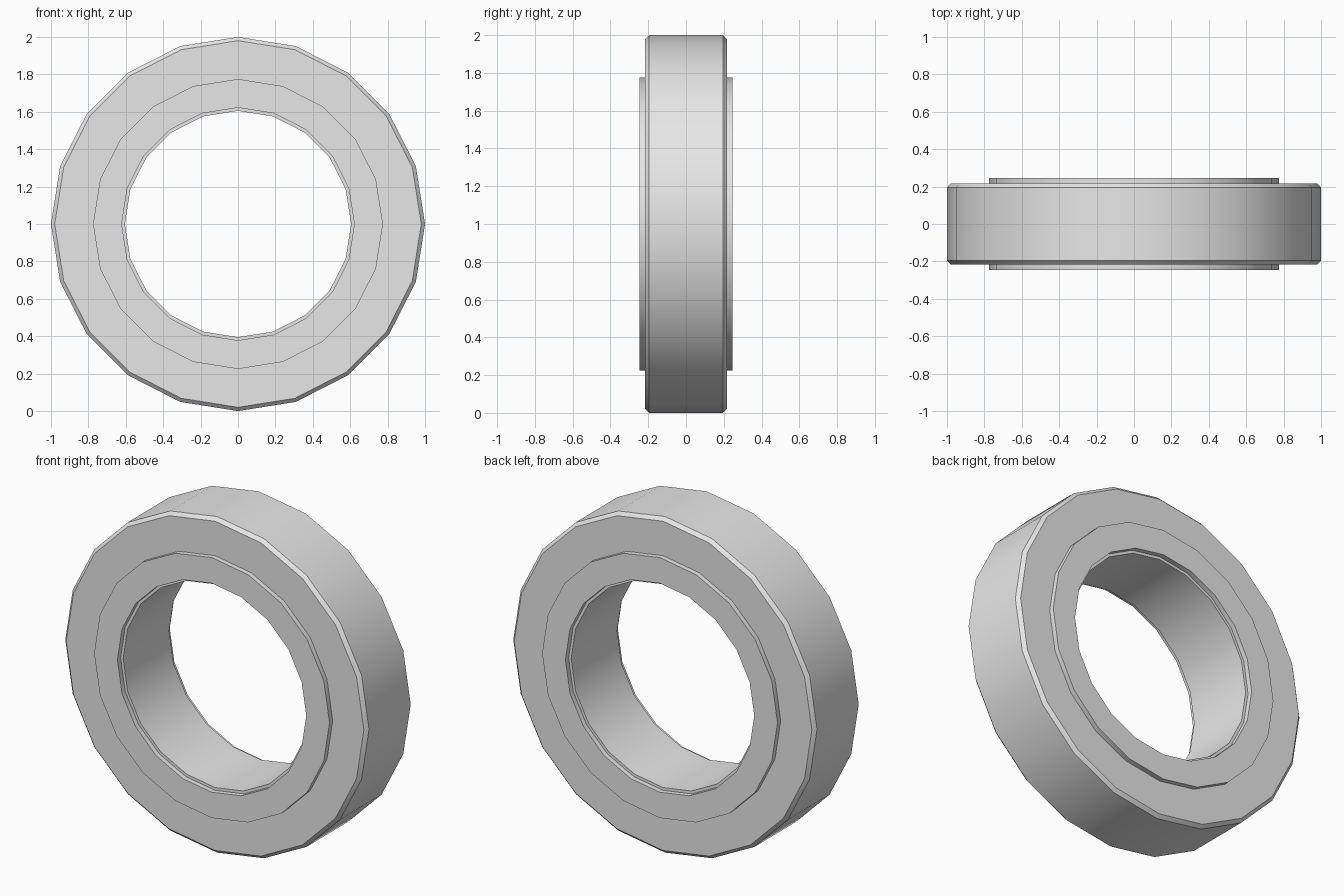
import bpy, bmesh, math

cube = bpy.data.objects.get("Cube")
if cube:
    bpy.data.objects.remove(cube, do_unlink=True)

SIDES = 20

grey = bpy.data.materials.new("light grey")
grey.use_nodes = True
grey.diffuse_color = (0.8, 0.8, 0.8, 1)
grey.node_tree.nodes["Principled BSDF"].inputs["Base Color"].default_value = (0.8, 0.8, 0.8, 1)


def lathe(name, profile):
    """Sweep a closed (radius, y) profile around the horizontal axle."""
    bm = bmesh.new()
    loops = []
    for i in range(SIDES):
        a = 2 * math.pi * i / SIDES
        loops.append([bm.verts.new((r * math.sin(a), y, 1 + r * math.cos(a)))
                      for r, y in profile])
    n = len(profile)
    for i in range(SIDES):
        a, b = loops[i], loops[(i + 1) % SIDES]
        for j in range(n):
            k = (j + 1) % n
            bm.faces.new((a[j], a[k], b[k], b[j]))
    bmesh.ops.recalc_face_normals(bm, faces=bm.faces)
    mesh = bpy.data.meshes.new(name)
    bm.to_mesh(mesh)
    bm.free()
    mesh.materials.append(grey)
    obj = bpy.data.objects.new(name, mesh)
    bpy.context.collection.objects.link(obj)
    bpy.ops.object.select_all(action='DESELECT')
    obj.select_set(True)
    bpy.context.view_layer.objects.active = obj
    bpy.ops.object.shade_smooth_by_angle(angle=math.radians(30))
    return obj


# Main ring with chamfered outer rim
half, bevel, hole = 0.216, 0.02, 0.605
lathe("main_ring", [(hole, -half), (1 - bevel, -half), (1, -half + bevel),
                    (1, half - bevel), (1 - bevel, half), (hole, half)])

# Raised collar on each side
for name, s in (("front_collar", -1), ("back_collar", 1)):
    y0, y1 = s * (half - 0.01), s * 0.246
    lathe(name, [(0.622, y0), (0.775, y0), (0.775, y1), (0.622, y1)])
